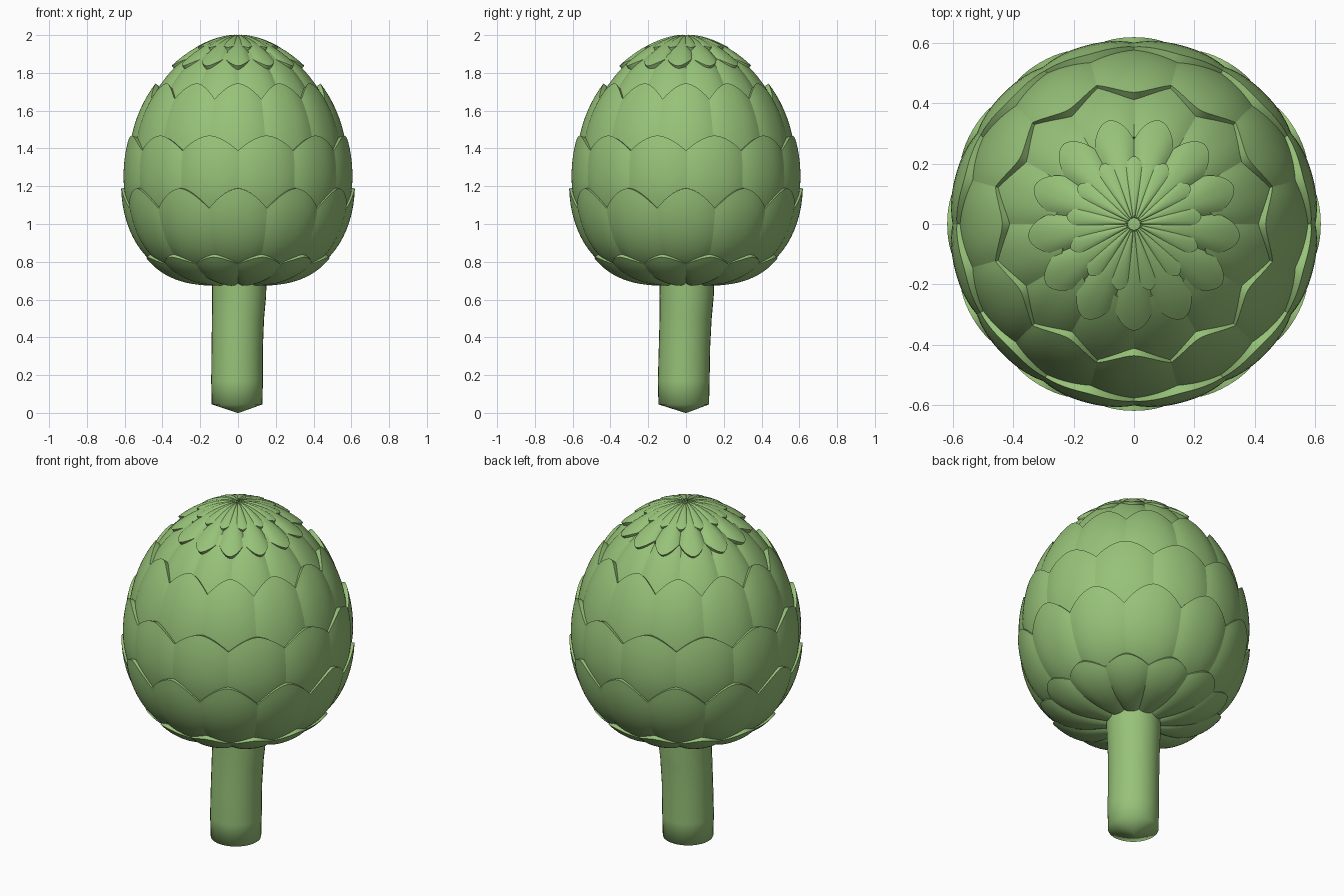
import bpy
import math

cube = bpy.data.objects.get("Cube")
if cube:
    bpy.data.objects.remove(cube, do_unlink=True)

green = bpy.data.materials.new("leaf green")
green.use_nodes = True
colour = (0.31, 0.54, 0.19, 1)
green.diffuse_color = colour
bsdf = green.node_tree.nodes["Principled BSDF"]
bsdf.inputs["Base Color"].default_value = colour
bsdf.inputs["Roughness"].default_value = 0.8

MID_Z, RADIUS = 1.21, 0.592
UP, DOWN = 0.775, 0.525


def latitude(z):
    """Latitude on the bud for a height."""
    t = (z - MID_Z) / (UP if z > MID_Z else DOWN)
    return math.asin(max(-1, min(1, t)))


def bud_point(angle, lat, offset):
    """Point on the bud outline, pushed outwards by offset."""
    power, height = (1.15, UP) if lat > 0 else (0.6, DOWN)
    r = RADIUS * max(math.cos(lat), 0) ** power + offset * math.cos(lat)
    z = MID_Z + (height + offset) * math.sin(lat)
    return (r * math.sin(angle), -r * math.cos(angle), z)


def make_object(name, verts, faces):
    mesh = bpy.data.meshes.new(name)
    mesh.from_pydata(verts, [], faces)
    mesh.materials.append(green)
    obj = bpy.data.objects.new(name, mesh)
    bpy.context.collection.objects.link(obj)
    return obj


def smooth(obj, degrees):
    bpy.ops.object.select_all(action='DESELECT')
    obj.select_set(True)
    bpy.context.view_layer.objects.active = obj
    bpy.ops.object.shade_smooth_by_angle(angle=math.radians(degrees))


def petal_row(name, count, shift, z_base, z_tip, drop, lift, bulge, sink=-0.022):
    """Ring of overlapping petals with scalloped tips and a thin lip."""
    cols, rows = 14, 14
    verts, faces = [], []
    base, tip = latitude(z_base), latitude(z_tip)
    for k in range(count):
        start = len(verts)
        for j in range(rows + 2):
            v = min(j / rows, 1)
            for i in range(cols + 1):
                u = 2 * i / cols - 1
                angle = (k + shift + u / 2) * math.tau / count
                end = tip - drop * abs(u) ** 1.7
                lat = base + (end - base) * v
                rise = sink + (lift - sink) * math.sin(v * math.pi / 2)
                offset = rise + bulge * (1 - abs(u) ** 2.5)
                if j > rows:
                    offset = -0.04
                verts.append(bud_point(angle, lat, offset))
        for j in range(rows + 1):
            for i in range(cols):
                a = start + j * (cols + 1) + i
                b = a + cols + 1
                quad = (a, a + 1, b + 1, b)
                faces.append(quad if tip > base else quad[::-1])
    smooth(make_object(name, verts, faces), 40)


def lathe(name, rings, sides=32):
    """Surface from rings of (x, y, z, radius), closed at both ends."""
    verts, faces = [], []
    for x, y, z, r in rings:
        for i in range(sides):
            a = i * math.tau / sides
            verts.append((x + r * math.cos(a), y + r * math.sin(a), z))
    for j in range(len(rings) - 1):
        for i in range(sides):
            n = (i + 1) % sides
            faces.append((j * sides + i, j * sides + n,
                          (j + 1) * sides + n, (j + 1) * sides + i))
    last = (len(rings) - 1) * sides
    faces.append(tuple(reversed(range(sides))))
    faces.append(tuple(range(last, last + sides)))
    return make_object(name, verts, faces)


# Inner bud filling the gaps behind the petals
core_rings = []
for step in range(25):
    lat = math.radians(-88 + 176 * step / 24)
    x, y, z = bud_point(0, lat, -0.025)
    core_rings.append((0, 0, z, max(-y, 0.004)))
smooth(lathe("bud_core", core_rings), 60)

# Petal rows from the stem upwards, staggered by half a petal
petal_row("bottom_petals", 12, 0.5, 0.687, 0.84, 0.13, 0.008, 0.014, 0.0)
petal_row("lower_petals", 12, 0, 0.72, 1.19, 0.20, 0.013, 0.014)
petal_row("middle_petals", 12, 0.5, 1.0, 1.46, 0.10, 0.013, 0.014)
petal_row("upper_petals", 12, 0, 1.28, 1.73, 0.12, 0.008, 0.014)
petal_row("shoulder_petals", 12, 0.5, 1.6, 1.9, 0.10, -0.004, 0.014)

# Crown petals folded outwards from the tip of the bud
petal_row("crown_petals", 13, 0, 1.984, 1.82, -0.12, 0.004, 0.018, -0.004)
petal_row("crown_inner_petals", 13, 0.5, 1.984, 1.915, -0.1, 0.004, 0.018, 0.0)

# Stem with a slight bend and a shallow pointed cut end
stem = lathe("stem", [
    (0, 0, 0, 0.004),
    (-0.005, -0.012, 0.045, 0.134),
    (-0.005, -0.012, 0.17, 0.137),
    (-0.004, -0.008, 0.35, 0.136),
    (0, -0.002, 0.5, 0.138),
    (0.006, 0.004, 0.62, 0.143),
    (0.006, 0.004, 0.72, 0.145),
])
smooth(stem, 80)
